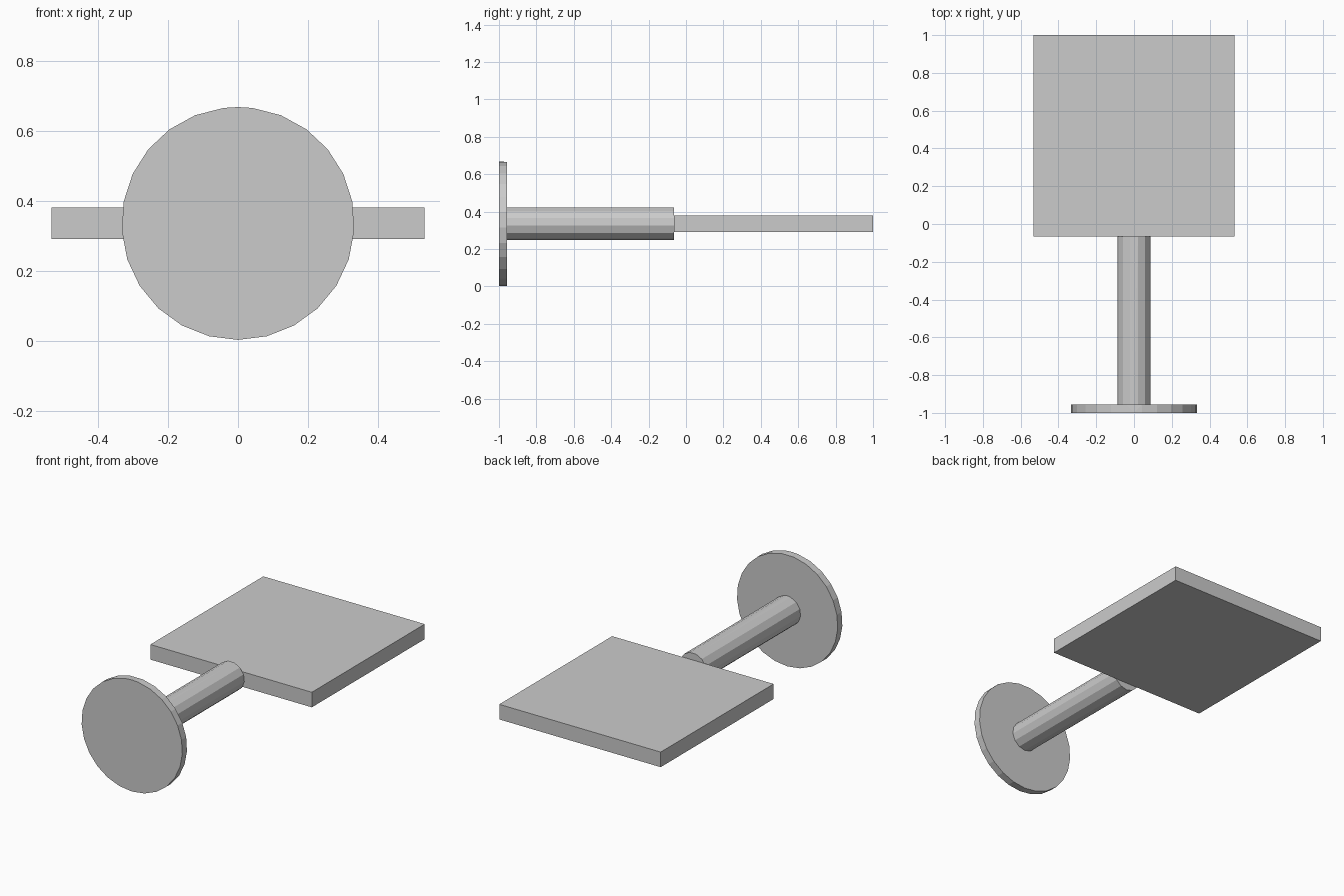
import bpy, bmesh
from math import sin, cos, tau, pi

if "Cube" in bpy.data.objects:
    bpy.data.objects.remove(bpy.data.objects["Cube"])

CZ = 0.335  # height of the shared axis


def finish(name, bm):
    bmesh.ops.recalc_face_normals(bm, faces=bm.faces)
    mesh = bpy.data.meshes.new(name)
    bm.to_mesh(mesh)
    bm.free()
    obj = bpy.data.objects.new(name, mesh)
    bpy.context.collection.objects.link(obj)
    return obj


def cylinder_y(name, sides, radius, y0, y1):
    """Odd-sided cylinder along y, a corner at the bottom and a small peak at the front top."""
    bm = bmesh.new()

    def vert(a, y):
        return bm.verts.new((radius * sin(a), y, CZ - radius * cos(a)))

    front, back = [[vert(tau * i / sides, y) for i in range(sides)] for y in (y0, y1)]
    peak = vert(pi, y0)
    half = sides // 2
    for i in range(sides):
        j = (i + 1) % sides
        if i == half:
            bm.faces.new((front[i], peak, back[i]))
            bm.faces.new((peak, back[j], back[i]))
            bm.faces.new((peak, front[j], back[j]))
        else:
            bm.faces.new((front[i], front[j], back[j], back[i]))
    bm.faces.new(front[:half + 1] + [peak] + front[half + 1:])
    bm.faces.new(back)
    return finish(name, bm)


# Round end disc and the rod behind it
cylinder_y("end_disc", 25, 0.333, -1.0, -0.956)
cylinder_y("rod", 13, 0.088, -0.956, -0.065)

# Flat square plate
bm = bmesh.new()
bmesh.ops.create_cube(bm, size=1)
bmesh.ops.scale(bm, vec=(1.066, 1.065, 0.09), verts=bm.verts)
bmesh.ops.translate(bm, vec=(0, 0.4675, CZ), verts=bm.verts)
finish("plate", bm)
